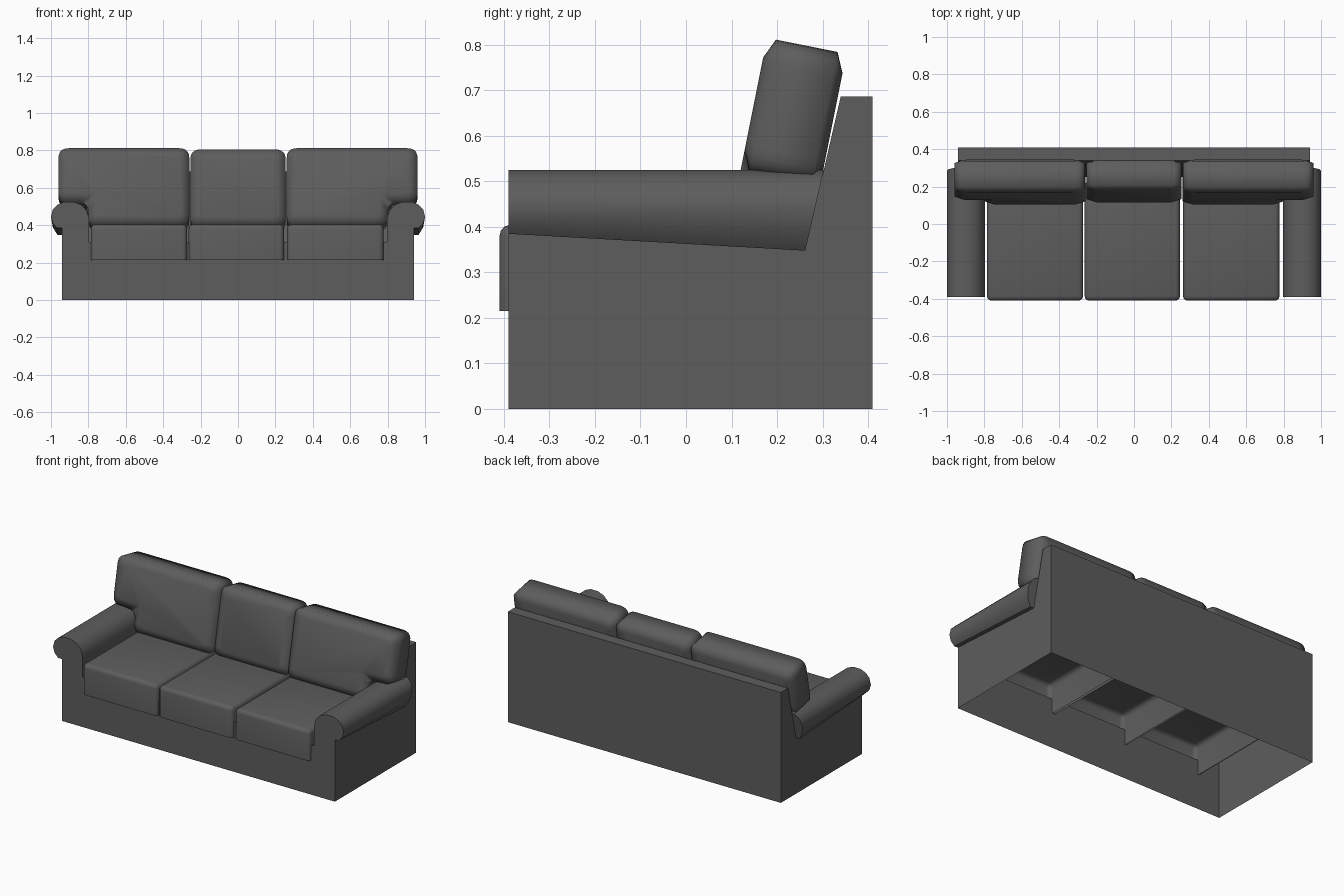
import bpy, bmesh, math
from mathutils import Vector

if "Cube" in bpy.data.objects:
    bpy.data.objects.remove(bpy.data.objects["Cube"])

fabric = bpy.data.materials.new("charcoal_fabric")
fabric.diffuse_color = (0.11, 0.11, 0.11, 1)
fabric.use_nodes = True
fabric.node_tree.nodes["Principled BSDF"].inputs["Base Color"].default_value = fabric.diffuse_color


def finish(bm, name, angle):
    bmesh.ops.remove_doubles(bm, verts=bm.verts, dist=0.0005)
    bmesh.ops.recalc_face_normals(bm, faces=bm.faces)
    mesh = bpy.data.meshes.new(name)
    bm.to_mesh(mesh)
    bm.free()
    mesh.materials.append(fabric)
    ob = bpy.data.objects.new(name, mesh)
    bpy.context.collection.objects.link(ob)
    bpy.ops.object.select_all(action='DESELECT')
    ob.select_set(True)
    bpy.context.view_layer.objects.active = ob
    bpy.ops.object.shade_smooth_by_angle(angle=math.radians(angle))
    return ob


def face(bm, pts):
    return bm.faces.new([bm.verts.new(p) for p in pts])


def slant(z):
    """y of the leaning front of the backrest at height z"""
    return 0.34 - (0.687 - z) * 0.23


W, FRONT, BACK, TOP = 0.94, -0.39, 0.41, 0.687

# arm roll section, from the outer underside over the top to the inside
ROLL = [(W, 0.385), (0.965, 0.385), (0.99, 0.41), (1.0, 0.445), (0.99, 0.485),
        (0.965, 0.51), (0.93, 0.525), (0.88, 0.525), (0.84, 0.51),
        (0.81, 0.48), (0.797, 0.44), (0.797, 0.31)]


def lowered(x, z):
    """the underside of the roll drops a little towards the back"""
    return z - 0.037 * max(0, min(1, (0.445 - z) / 0.06)) if x >= W else z


# frame: hollow shell, open underneath
bm = bmesh.new()
right = [(W, 0)] + ROLL
outline = right + [(-x, z) for x, z in reversed(right)]
face(bm, [(x, FRONT, z) for x, z in outline])
face(bm, [(W, BACK, 0), (-W, BACK, 0), (-W, BACK, TOP), (W, BACK, TOP)])
face(bm, [(W, BACK, TOP), (-W, BACK, TOP), (-W, slant(TOP), TOP), (W, slant(TOP), TOP)])
face(bm, [(W, slant(TOP), TOP), (-W, slant(TOP), TOP),
          (-W, slant(0.3), 0.3), (W, slant(0.3), 0.3)])
for s in (1, -1):
    zb = lowered(*ROLL[0])
    face(bm, [(s * W, y, z) for y, z in [
        (FRONT, 0), (BACK, 0), (BACK, TOP), (slant(TOP), TOP),
        (slant(zb), zb), (FRONT, ROLL[0][1])]])
finish(bm, "frame", 40)

# rolled arms
for s, side in ((1, "right"), (-1, "left")):
    bm = bmesh.new()
    sec = ROLL + [(0.797, 0.22)]
    front = [bm.verts.new((s * x, FRONT, z)) for x, z in sec]
    back = []
    for x, z in sec:
        z = lowered(x, z)
        back.append(bm.verts.new((s * x, slant(z), z)))
    for i in range(len(sec) - 1):
        bm.faces.new((front[i], front[i + 1], back[i + 1], back[i]))
    bm.faces.new(back[:7])
    finish(bm, side + "_arm", 50)

# seat cushions: rounded boxes, open underneath
for name, x0, x1 in (("left", -0.787, -0.272), ("middle", -0.264, 0.246),
                     ("right", 0.262, 0.778)):
    bm = bmesh.new()
    bmesh.ops.create_cube(bm, size=1)
    for v in bm.verts:
        v.co = Vector((x1 if v.co.x > 0 else x0,
                       0.23 if v.co.y > 0 else -0.41,
                       0.405 if v.co.z > 0 else 0.215))
    bm.normal_update()
    bmesh.ops.delete(bm, geom=[f for f in bm.faces if f.normal.z < -0.5],
                     context='FACES_ONLY')
    bmesh.ops.bevel(bm, geom=[e for e in bm.edges if len(e.link_faces) == 2],
                    offset=0.025, segments=3, profile=0.5, affect='EDGES')
    finish(bm, name + "_seat_cushion", 60)


def rounded(poly, inset, radius, n=5):
    """inset a counter-clockwise outline and round its corners"""
    pts, out = [Vector(p) for p in poly], []
    count = len(pts)
    moved = []
    for i, p in enumerate(pts):
        d1 = (p - pts[i - 1]).normalized()
        d2 = (pts[(i + 1) % count] - p).normalized()
        n1, n2 = Vector((-d1.y, d1.x)), Vector((-d2.y, d2.x))
        moved.append(p + (n1 + n2) * inset / (1 + n1.dot(n2)))
    for i, p in enumerate(moved):
        a = p + (moved[i - 1] - p).normalized() * radius
        b = p + (moved[(i + 1) % count] - p).normalized() * radius
        for k in range(n + 1):
            t = k / n
            out.append(a * (1 - t) ** 2 + p * 2 * t * (1 - t) + b * t * t)
    return out


# back cushions: leaning pads with softened rims, outer ones lap over the arms
EAR = [(0.26, 0), (0.80, 0), (0.80, 0.128), (0.96, 0.128), (0.96, 0.424), (0.26, 0.424)]
MID = [(-0.255, 0), (0.255, 0), (0.255, 0.42), (-0.255, 0.42)]
for name, poly, s, t0 in (("right", EAR, 1, 0), ("left", EAR, -1, 0),
                          ("middle", MID, 1, 0.012)):
    bm = bmesh.new()
    rings = []
    for t, inset, radius in ((t0, 0.044, 0.03), (t0 + 0.02, 0, 0.055),
                             (0.158, 0, 0.055), (0.178, 0.044, 0.03)):
        rings.append([bm.verts.new((s * p.x, 0.095 + 0.196 * p.y + 0.98 * t,
                                    0.4 + 0.98 * p.y - 0.196 * t))
                      for p in rounded(poly, inset, radius)])
    for a, b in zip(rings, rings[1:]):
        for i in range(len(a)):
            j = (i + 1) % len(a)
            bm.faces.new((a[i], a[j], b[j], b[i]))
    bm.faces.new(rings[0])
    bm.faces.new(rings[-1])
    finish(bm, name + "_back_cushion", 70)
